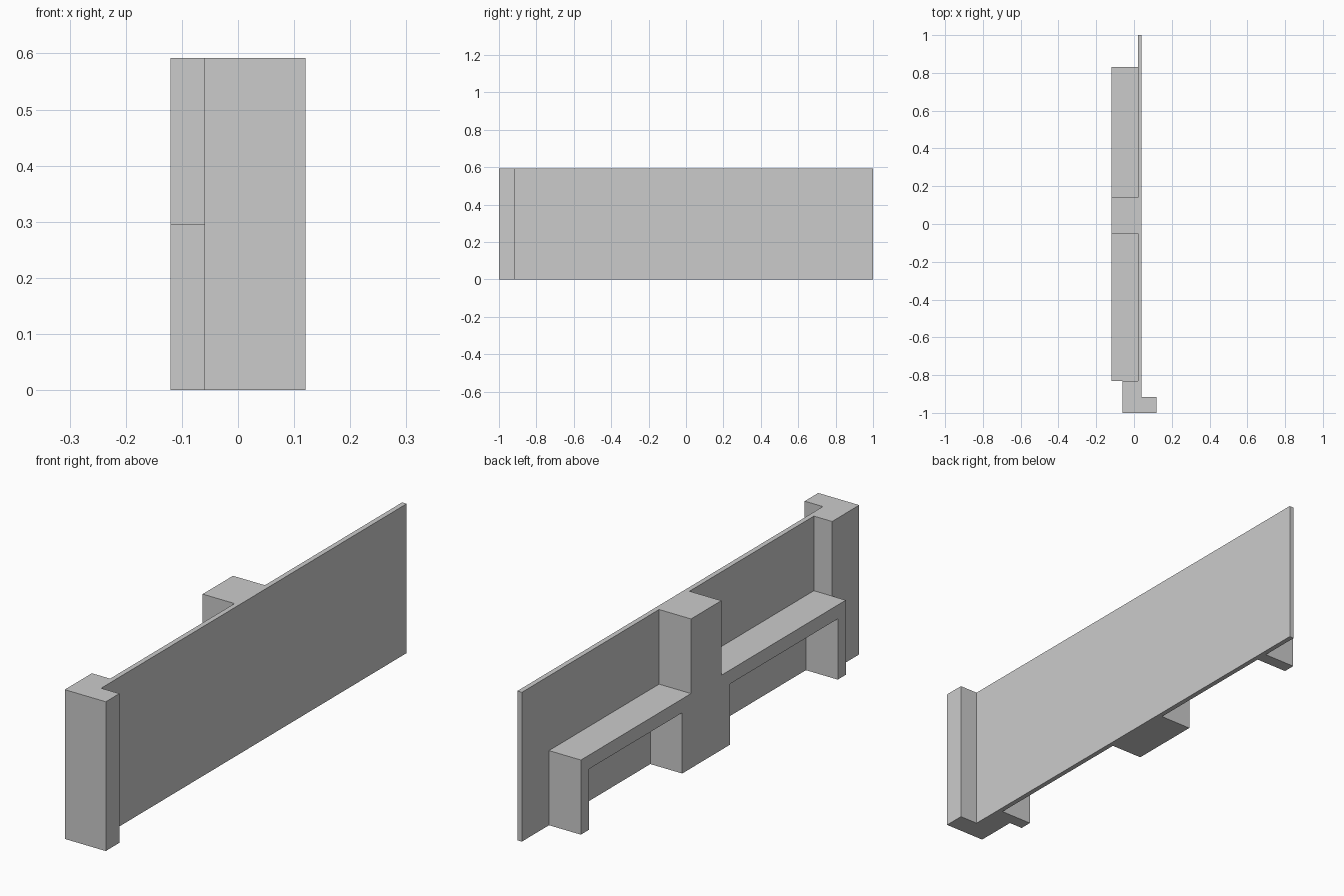
import bpy
import bmesh

if "Cube" in bpy.data.objects:
    bpy.data.objects.remove(bpy.data.objects["Cube"])

HEIGHT = 0.592     # full wall height
SEAT = 0.296       # ledge height
DROP = 0.241       # underside of ledge
LEG = 0.05


def extrude_profile(name, points, direction):
    """Make a closed solid by sweeping a flat outline along a vector."""
    bm = bmesh.new()
    face = bm.faces.new([bm.verts.new(p) for p in points])
    swept = bmesh.ops.extrude_face_region(bm, geom=[face])
    verts = [g for g in swept["geom"] if isinstance(g, bmesh.types.BMVert)]
    bmesh.ops.translate(bm, verts=verts, vec=direction)
    bmesh.ops.recalc_face_normals(bm, faces=bm.faces[:])
    mesh = bpy.data.meshes.new(name)
    bm.to_mesh(mesh)
    bm.free()
    obj = bpy.data.objects.new(name, mesh)
    bpy.context.collection.objects.link(obj)
    return obj


# Thin wall with the stepped end post, drawn in plan
plan = [(-0.06, -1.0), (0.12, -1.0), (0.12, -0.915), (0.04, -0.915),
        (0.04, 1.0), (0.02, 1.0), (0.02, -0.83), (-0.06, -0.83)]
wall = extrude_profile("wall_with_end_post", [(x, y, 0) for x, y in plan],
                       (0, 0, HEIGHT))

# Centre pier with a legged ledge on each side, drawn in elevation
side = [(-0.83, 0), (-0.83, SEAT), (-0.05, SEAT), (-0.05, HEIGHT),
        (0.14, HEIGHT), (0.14, SEAT), (0.83, SEAT), (0.83, 0),
        (0.83 - LEG, 0), (0.83 - LEG, DROP), (0.195, DROP), (0.195, 0),
        (-0.105, 0), (-0.105, DROP), (-0.83 + LEG, DROP), (-0.83 + LEG, 0)]
frame = extrude_profile("pier_and_ledges", [(-0.12, y, z) for y, z in side],
                        (0.14, 0, 0))

# Join the two into one solid
union = wall.modifiers.new("join_frame", 'BOOLEAN')
union.operation = 'UNION'
union.solver = 'EXACT'
union.object = frame
bpy.context.view_layer.objects.active = wall
bpy.ops.object.modifier_apply(modifier=union.name)
bpy.data.objects.remove(frame, do_unlink=True)
wall.name = "wall_with_ledges"
